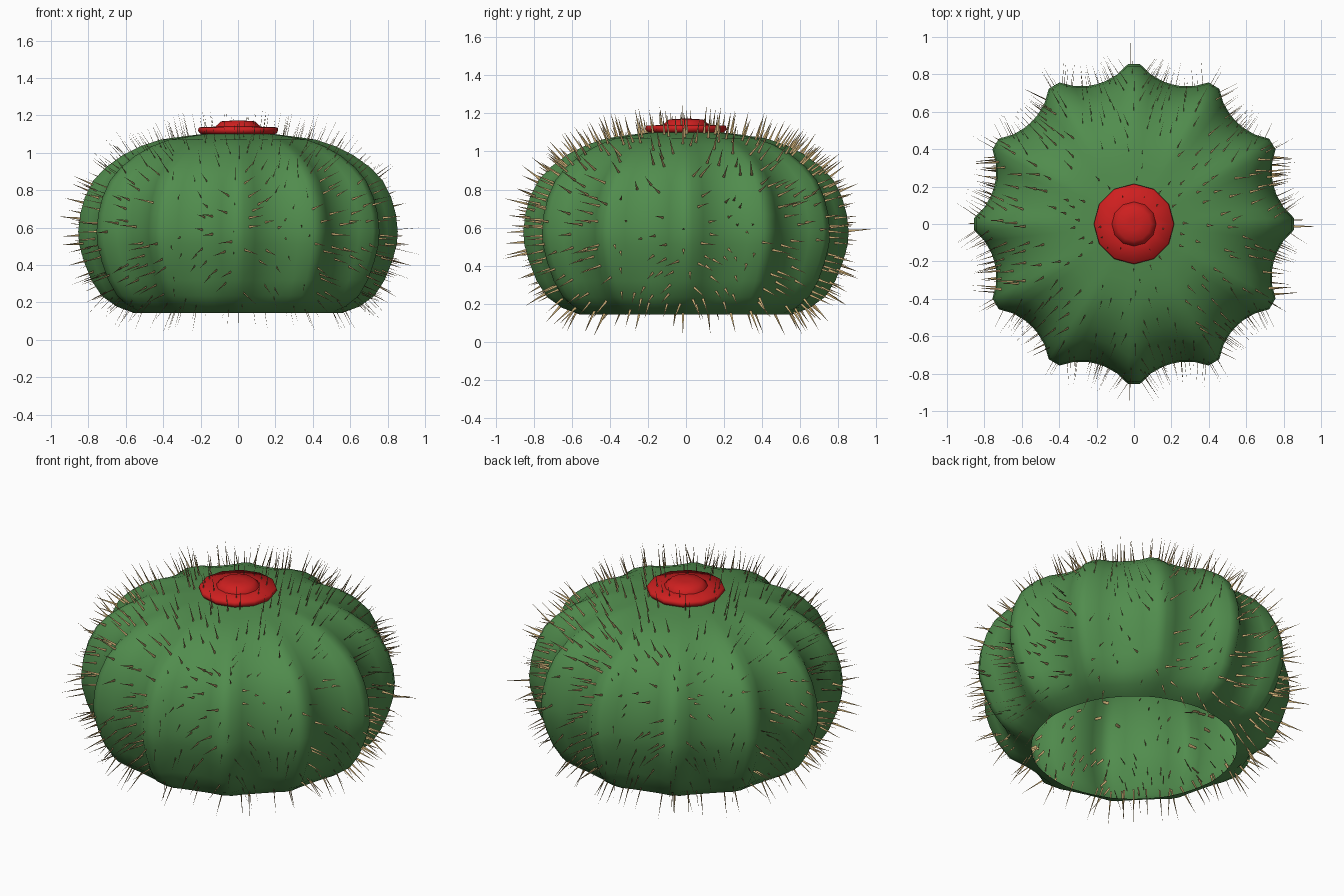
import bpy, bmesh, math, random
from mathutils import Vector

if "Cube" in bpy.data.objects:
    bpy.data.objects.remove(bpy.data.objects["Cube"])

random.seed(4)
RIBS = 12


def material(name, rgb):
    m = bpy.data.materials.new(name)
    m.diffuse_color = (*rgb, 1)
    m.use_nodes = True
    m.node_tree.nodes["Principled BSDF"].inputs["Base Color"].default_value = m.diffuse_color
    return m


GREEN = material("cactus green", (0.082, 0.265, 0.075))
RED = material("flower red", (0.62, 0.014, 0.014))
TAN = material("spine tan", (0.60, 0.42, 0.18))


def finish(bm, name, mat, smooth=None):
    me = bpy.data.meshes.new(name)
    bm.to_mesh(me)
    bm.free()
    me.materials.append(mat)
    ob = bpy.data.objects.new(name, me)
    bpy.context.collection.objects.link(ob)
    if smooth:
        bpy.ops.object.select_all(action='DESELECT')
        bpy.context.view_layer.objects.active = ob
        ob.select_set(True)
        bpy.ops.object.shade_smooth_by_angle(angle=math.radians(smooth))
    return ob


def lathe(bm, rings, bottom=True):
    """Skin closed rings of points and cap the ends."""
    loops = [[bm.verts.new(p) for p in ring] for ring in rings]
    n = len(loops[0])
    for a, b in zip(loops, loops[1:]):
        for i in range(n):
            j = (i + 1) % n
            bm.faces.new((a[i], a[j], b[j], b[i]))
    if bottom:
        bm.faces.new(loops[0][::-1])
    bm.faces.new(loops[-1])
    bm.normal_update()


# Ribbed shell, open underneath: (radius at rib, height, rib strength)
PROFILE = [(0.56, 0.144, 0.05), (0.65, 0.178, 0.35), (0.73, 0.235, 0.7),
           (0.785, 0.32, 0.95), (0.825, 0.42, 1), (0.85, 0.51, 1),
           (0.855, 0.58, 1), (0.845, 0.67, 1), (0.82, 0.76, 1),
           (0.775, 0.85, 1), (0.71, 0.92, 0.9), (0.62, 0.985, 0.8),
           (0.52, 1.035, 0.65), (0.415, 1.07, 0.5), (0.31, 1.085, 0.3),
           (0.21, 1.098, 0.1), (0.10, 1.107, 0)]
# One rib: (degrees from rib centre, inward depth)
RIB = [(-11.5, 0.09), (-6.5, 0.06), (-2.2, 0.0),
       (2.2, 0.0), (6.5, 0.06), (11.5, 0.09), (15, 0.095)]


def body_ring(r, z, w):
    pts = []
    for k in range(RIBS):
        for deg, depth in RIB:
            a = math.radians(k * 360 / RIBS + deg)
            q = r * (1 - depth * w)
            pts.append((q * math.cos(a), q * math.sin(a), z))
    return pts


bm = bmesh.new()
lathe(bm, [body_ring(*p) for p in PROFILE], bottom=False)
body = finish(bm, "cactus_body", GREEN, 60)


# Flower: soft twelve-sided disc and a raised button
def turned(name, profile, sides=12):
    bm = bmesh.new()
    lathe(bm, [[(r * math.cos(i * math.tau / sides), r * math.sin(i * math.tau / sides), z)
                for i in range(sides)] for r, z in profile])
    return finish(bm, name, RED, 100)


turned("flower_disc", [(0.20, 1.10), (0.215, 1.118), (0.208, 1.136), (0.10, 1.14)])
turned("flower_button", [(0.12, 1.125), (0.118, 1.143), (0.09, 1.168), (0.03, 1.172)])

# Spines: thin flattened thorns rooted inside the shell, scattered evenly
tri = bmesh.new()
tri.from_mesh(body.data)
bmesh.ops.triangulate(tri, faces=tri.faces[:])
faces = [(f.calc_area(), [v.co.copy() for v in f.verts], f.normal.copy()) for f in tri.faces]
tri.free()
weights = [f[0] for f in faces]

bm = bmesh.new()
placed = []
for _, (a, b, c), n in random.choices(faces, weights, k=2000):
    u, v = random.random(), random.random()
    if u + v > 1:
        u, v = 1 - u, 1 - v
    p = a + (b - a) * u + (c - a) * v
    if any((p - q).length < 0.045 for q in placed):
        continue
    if math.hypot(p.x, p.y) < 0.12:
        continue
    placed.append(p)
    if len(placed) > 620:
        break
    # blend the facet direction with the overall bulge
    out = (p - Vector((0, 0, 0.6))).normalized()
    d = (n * 0.75 + out * 0.25).normalized()
    side = d.cross(Vector((1, 0, 0)))
    if side.length < 0.01:
        side = Vector((0, 0, 1))
    side = side.normalized()
    thin = d.cross(side) * 0.002
    side = side * 0.009
    base = p - d * 0.05
    tip = p + d * random.uniform(0.105, 0.145)
    tip.z = max(tip.z, 0)
    tip.x = max(-1, min(1, tip.x))
    tip.y = max(-1, min(1, tip.y))
    root = [bm.verts.new(base + o) for o in (side, thin, -side, -thin)]
    top = bm.verts.new(tip)
    for i in range(4):
        bm.faces.new((root[i], root[(i + 1) % 4], top))
bmesh.ops.recalc_face_normals(bm, faces=bm.faces[:])
finish(bm, "spines", TAN)
